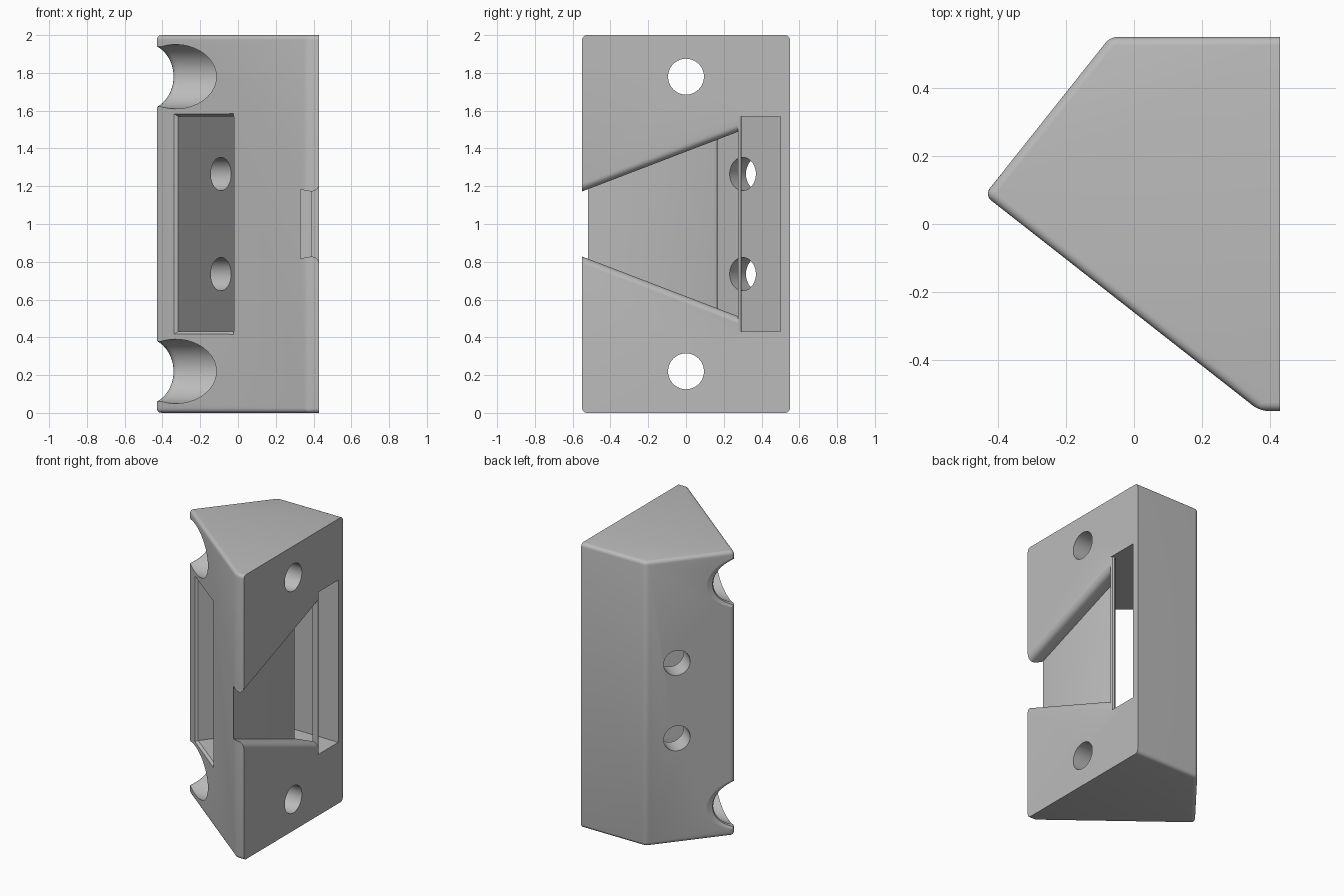
import bpy, bmesh, math
from mathutils import Vector

if "Cube" in bpy.data.objects:
    bpy.data.objects.remove(bpy.data.objects["Cube"])

grey = bpy.data.materials.new("light_grey")
grey.use_nodes = True
grey.diffuse_color = (0.5, 0.5, 0.5, 1)
grey.node_tree.nodes["Principled BSDF"].inputs["Base Color"].default_value = (0.5, 0.5, 0.5, 1)

# Slanted frame: U runs along the front face, N runs straight into it
CORNER = Vector((-0.44, 0.085, 0))
U = Vector((0.789, -0.614, 0))
N = Vector((0.614, 0.789, 0))
FACE_X = 0.43


def slanted(u, n, z=0):
    return CORNER + U * u + N * n + Vector((0, 0, z))


def loft(name, loops):
    """Closed solid skinned through loops of equal point count."""
    bm = bmesh.new()
    rings = [[bm.verts.new(p) for p in loop] for loop in loops]
    for a, b in zip(rings, rings[1:]):
        for i in range(len(a)):
            j = (i + 1) % len(a)
            bm.faces.new((a[i], a[j], b[j], b[i]))
    bm.faces.new(rings[0])
    bm.faces.new(rings[-1])
    bmesh.ops.recalc_face_normals(bm, faces=bm.faces)
    mesh = bpy.data.meshes.new(name)
    bm.to_mesh(mesh)
    bm.free()
    obj = bpy.data.objects.new(name, mesh)
    bpy.context.collection.objects.link(obj)
    return obj


def prism(name, outline, low, high):
    return loft(name, [[(p[0], p[1], z) for p in outline] for z in (low, high)])


def ring(centre, a, b, ra, rb, count=64):
    steps = [math.tau * i / count for i in range(count)]
    return [centre + a * (ra * math.cos(t)) + b * (rb * math.sin(t)) for t in steps]


# Body: wedge prism, every edge rounded except around the flat mounting face
body = prism("bracket_body", [(FACE_X, -0.55), (0.37, -0.55), CORNER.xy,
                              (-0.07, 0.55), (FACE_X, 0.55)], 0, 2)
bm = bmesh.new()
bm.from_mesh(body.data)
soft = [e for e in bm.edges if not all(v.co.x > FACE_X - 0.001 for v in e.verts)]
bmesh.ops.bevel(bm, geom=soft, offset=0.025, segments=5, profile=0.5, affect='EDGES')
bm.to_mesh(body.data)
bm.free()

cutters = []
X, Y, Z = Vector((1, 0, 0)), Vector((0, 1, 0)), Vector((0, 0, 1))

# Mounting holes with wide counterbores, flared where they leave the rear slant
for z in (0.22, 1.78):
    c = Vector((0, 0, z))
    cutters.append(loft("screw_hole", [ring(c + X * x, Y, Z, 0.095, 0.095) for x in (0, 0.6)]))
    cutters.append(loft("counterbore", [ring(c + X * x, Y, Z, 0.17, 0.17) for x in (-0.7, 0.15)]))
    flare = []
    for t in (-0.15, 0, 0.2, 0.4, 0.6, 0.8, 1):
        grow = 1 - math.sqrt(1 - (1 - max(t, 0)) ** 2)
        loop = ring(c, Y, Z, 0.17 + 0.06 * grow, 0.17 + 0.02 * grow)
        flare.append([p + X * (-0.44 + (p.y - 0.085) * 0.796 + 0.06 * t) for p in loop])
    cutters.append(loft("counterbore_flare", flare))

# Slot running from the front slant through to the mounting face
slot = [slanted(0.144, -0.1), slanted(0.532, -0.1), (0.394, 0.286), (0.412, 0.295),
        (0.424, 0.29), (FACE_X, 0.275), (0.5, 0.275), (0.5, 0.5), (0.065, 0.5)]
cutters.append(prism("slot", slot, 0.43, 1.57))

# Chamfer around the slot mouth
cutters.append(loft("slot_chamfer", [
    [slanted(u, n, 1 + z) for u, z in ((left, -h), (0.53, -h), (0.53, h), (left, h))]
    for n, left, h in ((-0.01, 0.118, 0.59), (0.016, 0.144, 0.57))]))


def half_height(y):
    return 0.383 + 0.383 * y


# Tapered shallow channel in the mounting face with rounded side edges
sections = [(0.33, 0), (0.39, 0)]
for i in range(1, 7):
    t = i / 6 * math.pi / 2
    sections.append((0.39 + 0.04 * math.sin(t), 0.04 * (1 - math.cos(t))))
sections.append((0.5, 0.04))
cutters.append(loft("channel", [
    [(x, y, 1 + s * (half_height(y) + g)) for y, s in ((-0.7, -1), (0.275, -1), (0.275, 1), (-0.7, 1))]
    for x, g in sections]))

# Rounded lip where the channel floor meets the slot
lip = [(0.294, 0.16), (0.312, 0.168), (0.324, 0.163), (0.33, 0.147),
       (0.4, 0.147), (0.4, 0.25), (0.3, 0.25), (0.28, 0.165)]
cutters.append(loft("channel_lip", [[(x, y, 1 + s * half_height(y)) for x, y in lip] for s in (-1, 1)]))

# Two holes square through the rear slanted wall
for z in (0.735, 1.265):
    cutters.append(loft("rear_hole", [ring(slanted(u, 0.385, z), N, Z, 0.088, 0.088, 48)
                                      for u in (-0.2, 0.25)]))

# Cut everything, then discard the cutters
bpy.context.view_layer.objects.active = body
for cutter in cutters:
    cutter.hide_render = True
    mod = body.modifiers.new(cutter.name, 'BOOLEAN')
    mod.operation = 'DIFFERENCE'
    mod.solver = 'EXACT'
    mod.object = cutter
    bpy.ops.object.modifier_apply(modifier=mod.name)
for cutter in cutters:
    bpy.data.objects.remove(cutter)

body.data.materials.clear()
body.data.materials.append(grey)
bpy.ops.object.select_all(action='DESELECT')
body.select_set(True)
bpy.ops.object.shade_smooth_by_angle(angle=math.radians(30))
